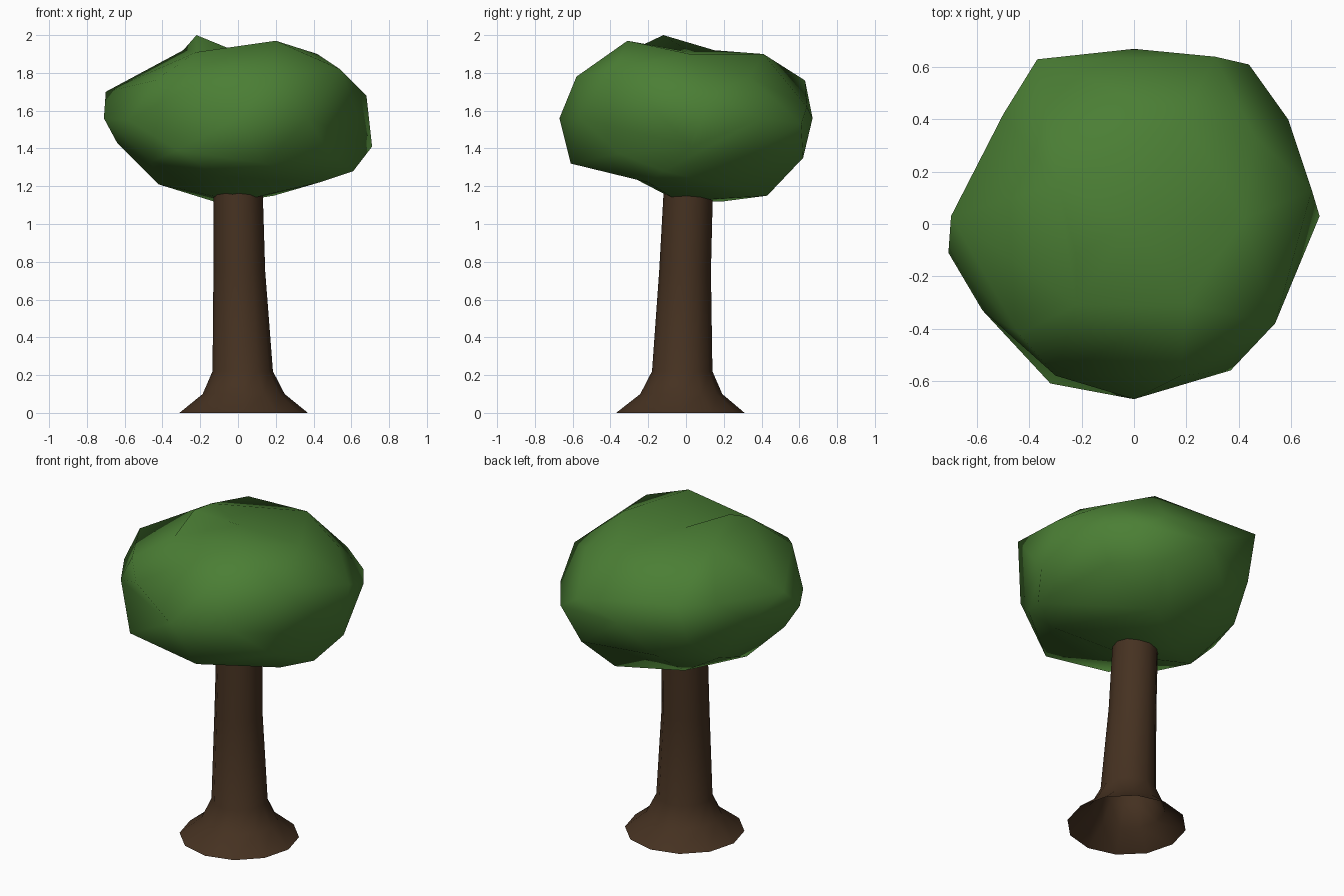
import bpy
import bmesh
from math import cos, sin, tau
from mathutils import Vector

default_cube = bpy.data.objects.get("Cube")
if default_cube:
    bpy.data.objects.remove(default_cube, do_unlink=True)


def make_material(name, colour):
    material = bpy.data.materials.new(name)
    material.use_nodes = True
    material.diffuse_color = colour
    material.node_tree.nodes["Principled BSDF"].inputs["Base Color"].default_value = colour
    return material


def make_object(name, bm, material):
    bmesh.ops.recalc_face_normals(bm, faces=bm.faces)
    for face in bm.faces:
        face.smooth = True
    mesh = bpy.data.meshes.new(name)
    bm.to_mesh(mesh)
    bm.free()
    mesh.materials.append(material)
    obj = bpy.data.objects.new(name, mesh)
    bpy.context.collection.objects.link(obj)
    return obj


leaf_green = make_material("leaf green", (0.07, 0.21, 0.035, 1))
bark_brown = make_material("bark brown", (0.06, 0.031, 0.015, 1))

# Trunk: slightly leaning rings with a flared, open foot
SIDES = 12
trunk_rings = [  # centre x, centre y, height, radius
    (.03, -.03, 0, .34),
    (.03, -.025, .1, .217),
    (.025, -.02, .22, .16),
    (.007, -.005, .75, .137),
    (0, .013, 1.2, .13),
]
bm = bmesh.new()
previous = None
for x, y, z, radius in trunk_rings:
    ring = [bm.verts.new((x + radius * cos(tau * i / SIDES),
                          y + radius * sin(tau * i / SIDES), z))
            for i in range(SIDES)]
    if previous:
        for i in range(SIDES):
            j = (i + 1) % SIDES
            bm.faces.new((previous[i], previous[j], ring[j], ring[i]))
    previous = ring
make_object("trunk", bm, bark_brown)

# Canopy: a flattened icosphere whose corners are pulled into an uneven crown
canopy_centre = Vector((0, 0, 1.56))
canopy_size = Vector((.67, .67, .42))
crown_corners = [
    # top
    (.2, -.31, 1.97), (-.22, -.31, 1.91), (-.29, .15, 1.92),
    (.19, .41, 1.9), (.42, .02, 1.9), (0, .02, 1.91),
    # underside
    (.61, -.12, 1.28), (.29, .62, 1.35), (-.46, -.34, 1.33), (.14, -.61, 1.32),
    (-.32, -.61, 1.39), (-.64, -.06, 1.43), (.19, .43, 1.15), (-.13, .2, 1.12),
    (-.42, 0, 1.21), (-.1, -.29, 1.25), (.43, -.2, 1.22), (0, -.04, 1.12),
    # shoulders and widest band
    (.54, -.38, 1.82), (-.7, .03, 1.7), (-.5, .42, 1.72), (.18, -.58, 1.78),
    (-.44, -.42, 1.76), (-.3, -.58, 1.7), (-.71, -.11, 1.56), (-.58, -.33, 1.55),
    (.37, -.56, 1.56), (.59, .4, 1.56), (.71, .03, 1.41), (.68, .13, 1.68),
    (.44, .61, 1.53), (.31, .64, 1.62), (-.6, .2, 1.56), (-.39, .54, 1.5),
    (-.37, .63, 1.76),
]
bm = bmesh.new()
bmesh.ops.create_icosphere(bm, subdivisions=2, radius=1)
for vert in bm.verts:
    vert.co = canopy_centre + vert.co * canopy_size
free_verts = list(bm.verts)
for corner in map(Vector, crown_corners):
    nearest = min(free_verts, key=lambda v: (v.co - corner).length)
    free_verts.remove(nearest)
    nearest.co = corner

# Small peak raised from one face of the crown
peak = Vector((-.22, -.12, 2))
peak_face = min(bm.faces, key=lambda f: (f.calc_center_median() - peak).length)
for vert in bmesh.ops.poke(bm, faces=[peak_face])["verts"]:
    vert.co = peak
make_object("canopy", bm, leaf_green)
